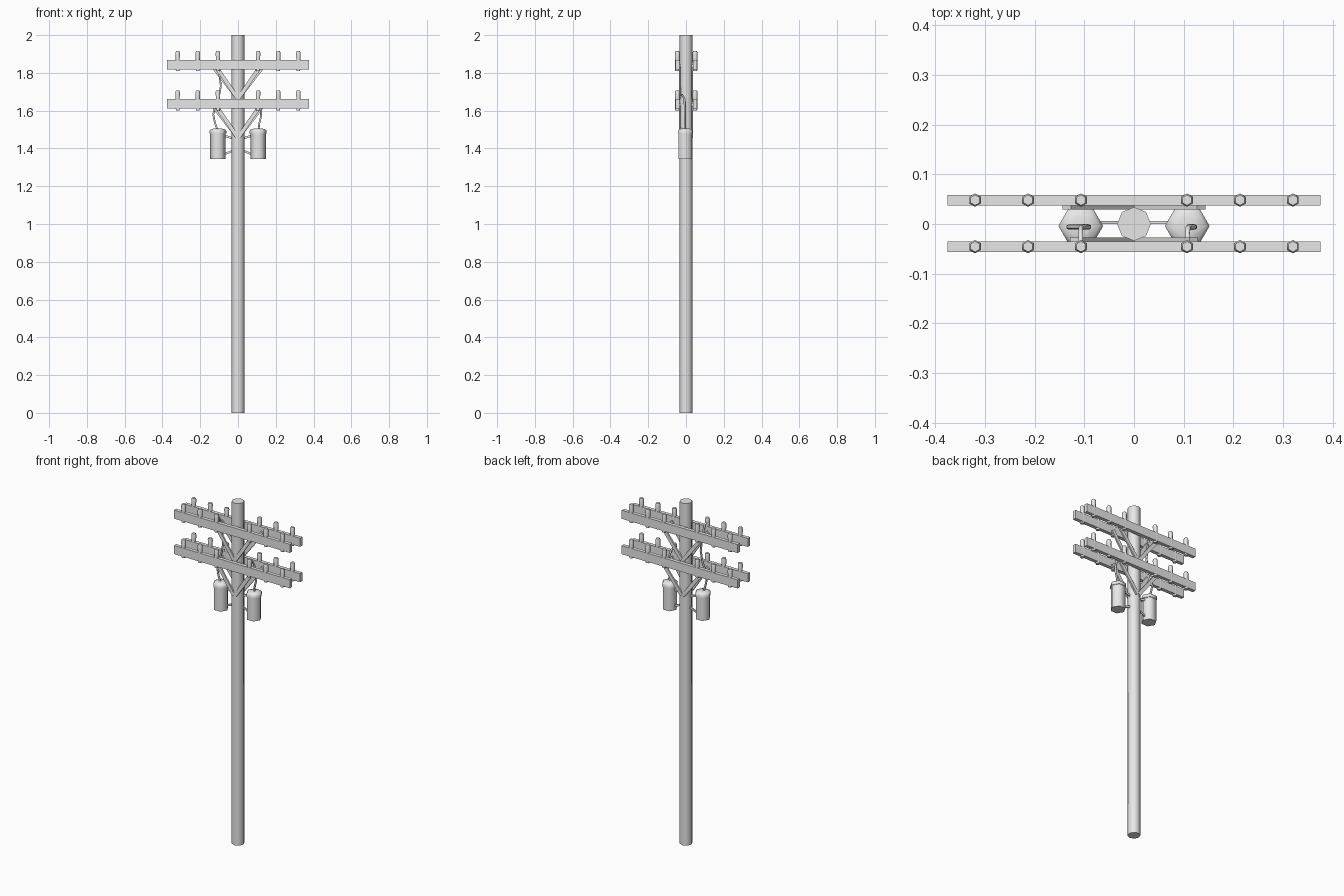
import bpy, bmesh
from math import pi, cos, sin
from mathutils import Vector

cube = bpy.data.objects.get("Cube")
if cube:
    bpy.data.objects.remove(cube, do_unlink=True)

GREY = (0.8, 0.8, 0.8, 1)
mat = bpy.data.materials.new("plain grey")
mat.use_nodes = True
mat.diffuse_color = GREY
bsdf = next(n for n in mat.node_tree.nodes if n.type == 'BSDF_PRINCIPLED')
bsdf.inputs["Base Color"].default_value = GREY
bsdf.inputs["Roughness"].default_value = 0.8


def finish(name, bm, smooth=None):
    bmesh.ops.recalc_face_normals(bm, faces=bm.faces)
    mesh = bpy.data.meshes.new(name)
    bm.to_mesh(mesh)
    bm.free()
    mesh.materials.append(mat)
    ob = bpy.data.objects.new(name, mesh)
    bpy.context.collection.objects.link(ob)
    if smooth:
        bpy.ops.object.select_all(action='DESELECT')
        ob.select_set(True)
        bpy.context.view_layer.objects.active = ob
        bpy.ops.object.shade_smooth_by_angle(angle=smooth)
    return ob


def skin(bm, rings):
    """Join rings of points into a capped tube."""
    loops = [[bm.verts.new(p) for p in ring] for ring in rings]
    n = len(loops[0])
    for a, b in zip(loops, loops[1:]):
        for i in range(n):
            j = (i + 1) % n
            bm.faces.new((a[i], a[j], b[j], b[i]))
    bm.faces.new(loops[0])
    bm.faces.new(loops[-1])


def turned(name, x, y, profile, sides, phase=0.0):
    """Upright part from (radius, height) pairs."""
    bm = bmesh.new()
    angles = [phase + 2 * pi * i / sides for i in range(sides)]
    skin(bm, [[(x + r * cos(a), y + r * sin(a), z) for a in angles] for r, z in profile])
    return finish(name, bm, 1.1)


def box(name, lo, hi):
    bm = bmesh.new()
    skin(bm, [[(lo[0], lo[1], z), (hi[0], lo[1], z), (hi[0], hi[1], z), (lo[0], hi[1], z)]
              for z in (lo[2], hi[2])])
    return finish(name, bm)


def strut(name, start, end, width, depth):
    """Flat bar between two points, its wide side facing the front."""
    a, b = Vector(start), Vector(end)
    d = (b - a).normalized()
    across = d.cross(Vector((0, 1, 0))).normalized() * width / 2
    out = d.cross(across).normalized() * depth / 2
    bm = bmesh.new()
    skin(bm, [[p + across + out, p - across + out, p - across - out, p + across - out]
              for p in (a, b)])
    return finish(name, bm)


def wire(name, points, radius, sides=6):
    """Bent cable following a few points."""
    pts = [Vector(p) for p in points]
    rings = []
    for i, p in enumerate(pts):
        d = (pts[min(i + 1, len(pts) - 1)] - pts[max(i - 1, 0)]).normalized()
        u = d.cross(Vector((1, 0, 0))).normalized()
        v = d.cross(u)
        rings.append([p + radius * (cos(2 * pi * k / sides) * u + sin(2 * pi * k / sides) * v)
                      for k in range(sides)])
    bm = bmesh.new()
    skin(bm, rings)
    return finish(name, bm, 1.1)


SIDES = {"right": -1, "left": 1}
ROWS = {"front": -0.0455, "back": 0.048}

# Pole
turned("pole", 0, 0, [(0.034, 0), (0.034, 2)], 8)

# Crossarms with insulators and V braces
for level, z in (("lower", 1.611), ("upper", 1.818)):
    for row, y in ROWS.items():
        label = f"{level}_{row}"
        box(f"{label}_crossarm", (-0.375, y - 0.0105, z), (0.375, y + 0.0105, z + 0.05))
        brace_y = y * 0.7
        reach = 0.12 if row == "front" else 0.135
        for side, s in SIDES.items():
            strut(f"{label}_{side}_brace", (0.004 * s, brace_y, z - 0.15),
                  (s * reach, brace_y, z + 0.02), 0.021, 0.009)
            for i in (1, 2, 3):
                turned(f"{label}_{side}_insulator_{i}", s * i * 0.1065, y,
                       [(0.0115, z - 0.009), (0.0125, z + 0.05),
                        (0.0135, z + 0.088), (0.0105, z + 0.097)], 6, pi / 6)

# Transformer cans with lids and pole brackets
for side, s in SIDES.items():
    x, y = s * 0.107, -0.004
    turned(f"{side}_transformer_can", x, y,
           [(0.041, 1.344), (0.041, 1.478)], 6)
    turned(f"{side}_transformer_lid", x, y,
           [(0.045, 1.478), (0.045, 1.492), (0.038, 1.501), (0.02, 1.506)], 6)
    strut(f"{side}_upper_bracket", (s * 0.075, 0.003, 1.468), (s * 0.026, 0.003, 1.453), 0.011, 0.006)
    strut(f"{side}_lower_bracket", (s * 0.075, 0.003, 1.369), (s * 0.026, 0.003, 1.388), 0.011, 0.006)

# Cables from the cans up to the front insulators
wire("right_cable", [(-0.107, -0.006, 1.495), (-0.122, -0.006, 1.535), (-0.131, -0.006, 1.58),
                     (-0.122, -0.006, 1.62), (-0.102, -0.006, 1.67), (-0.091, -0.006, 1.73),
                     (-0.098, -0.006, 1.79), (-0.107, -0.008, 1.85), (-0.107, -0.022, 1.885),
                     (-0.107, -0.043, 1.89)], 0.0055)
wire("left_cable", [(0.109, -0.006, 1.495), (0.112, -0.006, 1.53), (0.122, -0.006, 1.57),
                    (0.121, -0.006, 1.61), (0.109, -0.007, 1.66), (0.107, -0.02, 1.684),
                    (0.107, -0.043, 1.68)], 0.0055)
